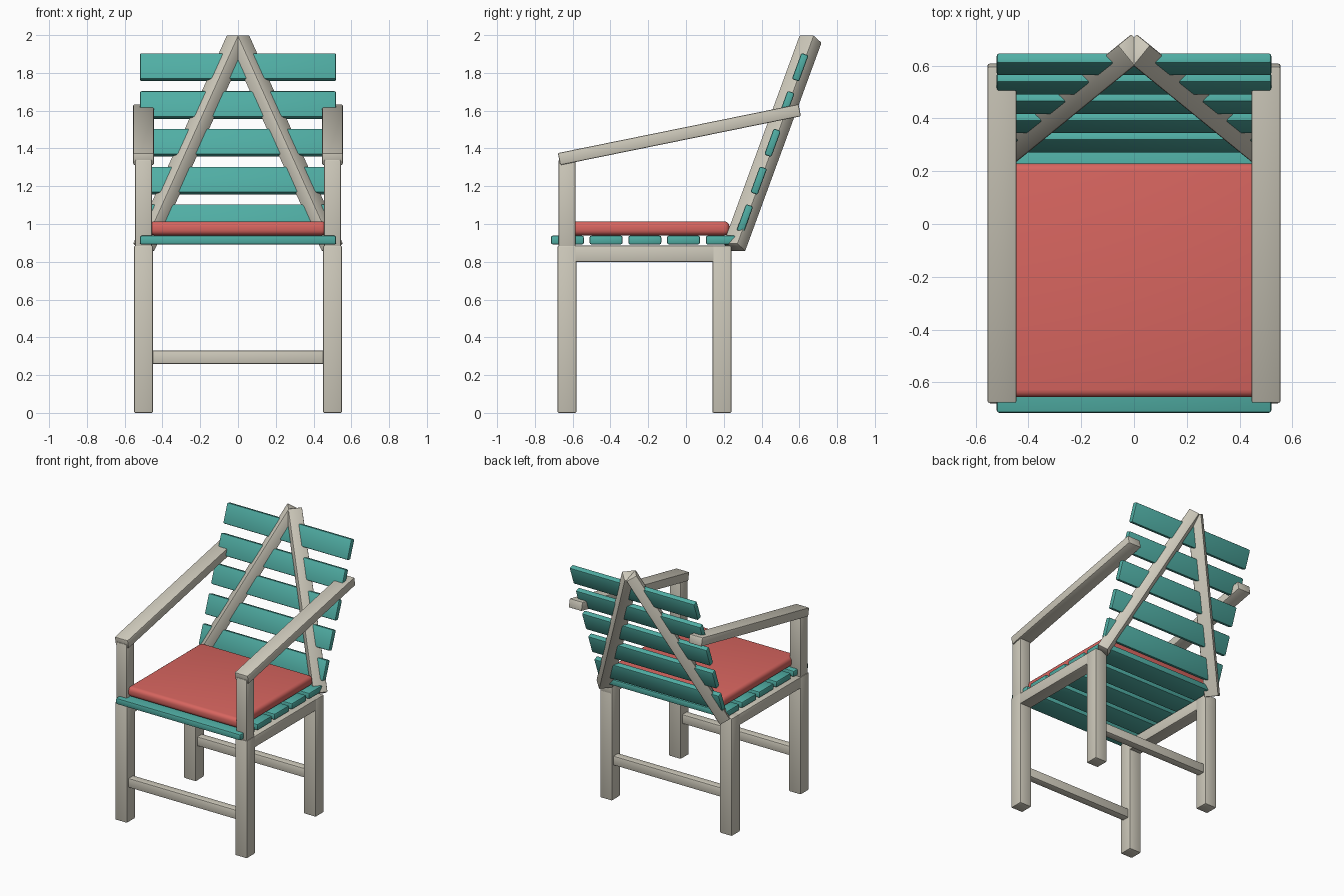
import bpy, bmesh, math
from mathutils import Vector, Matrix

if "Cube" in bpy.data.objects:
    bpy.data.objects.remove(bpy.data.objects["Cube"])


def material(name, rgb):
    m = bpy.data.materials.new(name)
    m.diffuse_color = (*rgb, 1.0)
    m.use_nodes = True
    m.node_tree.nodes["Principled BSDF"].inputs["Base Color"].default_value = m.diffuse_color
    return m


WOOD = material("pale_wood", (0.62, 0.59, 0.50))
TEAL = material("teal_paint", (0.08, 0.42, 0.37))
RED = material("red_fabric", (0.68, 0.13, 0.115))


def box(name, centre, size, mat, rot=None, bevel=0.007, segments=2):
    """Bevelled box, optionally rotated about its centre."""
    bm = bmesh.new()
    bmesh.ops.create_cube(bm, size=1.0, matrix=Matrix.Diagonal((*size, 1.0)))
    bmesh.ops.bevel(bm, geom=bm.edges[:], offset=bevel, segments=segments,
                    profile=0.5, affect='EDGES')
    m = Matrix.Translation(centre)
    if rot is not None:
        m = m @ rot.to_4x4()
    bm.transform(m)
    me = bpy.data.meshes.new(name)
    bm.to_mesh(me)
    bm.free()
    me.materials.append(mat)
    ob = bpy.data.objects.new(name, me)
    bpy.context.collection.objects.link(ob)
    ob.select_set(True)
    bpy.context.view_layer.objects.active = ob
    bpy.ops.object.shade_smooth_by_angle(angle=math.radians(35))
    ob.select_set(False)
    return ob


def beam(name, a, b, width, depth, mat):
    """Beam between two points, its width axis kept level."""
    a, b = Vector(a), Vector(b)
    z = (b - a).normalized()
    x = z.cross(Vector((0, 0, 1))).normalized()
    y = z.cross(x)
    rot = Matrix((x, y, z)).transposed()
    box(name, (a + b) / 2, (width, depth, (b - a).length), mat, rot)


FRONT_Y, REAR_Y = -0.63, 0.19

for side, s in (("left", -1), ("right", 1)):
    # legs, arm posts and side rails
    box(f"front_leg_{side}", (s * 0.5, FRONT_Y, 0.4425), (0.10, 0.10, 0.885), WOOD)
    box(f"rear_leg_{side}", (s * 0.5, REAR_Y, 0.4425), (0.10, 0.10, 0.885), WOOD)
    box(f"arm_post_{side}", (s * 0.5, FRONT_Y, 1.105), (0.09, 0.09, 0.47), WOOD)
    box(f"side_rail_{side}", (s * 0.5, -0.20, 0.8425), (0.098, 0.88, 0.085), WOOD)
    # sloping armrest
    tilt = Matrix.Rotation(math.atan2(0.26, 1.28), 3, 'X')
    box(f"armrest_{side}", (s * 0.5, -0.035, 1.473), (0.11, 1.30, 0.065), WOOD, tilt)
    # leaning A-frame beam of the back
    beam(f"back_beam_{side}", (s * 0.5, 0.255, 0.875), (s * 0.003, 0.66, 1.98),
         0.10, 0.08, WOOD)

# stretchers between the legs
for name, y in (("front", FRONT_Y), ("rear", REAR_Y)):
    box(f"{name}_stretcher", (0, y, 0.295), (0.92, 0.06, 0.07), WOOD)

# seat slats
for i in range(5):
    box(f"seat_slat_{i + 1}", (0, -0.628 + 0.205 * i, 0.915),
        (1.04, 0.174, 0.046), TEAL, bevel=0.009)

# back slats following the lean of the back
lean = Matrix.Rotation(math.radians(-20), 3, 'X')
for i in range(5):
    z = 1.03 + 0.2 * i
    box(f"back_slat_{i + 1}", (0, 0.255 + 0.366 * (z - 0.875), z),
        (1.04, 0.04, 0.147), TEAL, lean, bevel=0.009)

# seat cushion
box("cushion", (0, -0.213, 0.977), (0.94, 0.886, 0.074), RED, bevel=0.028, segments=4)
